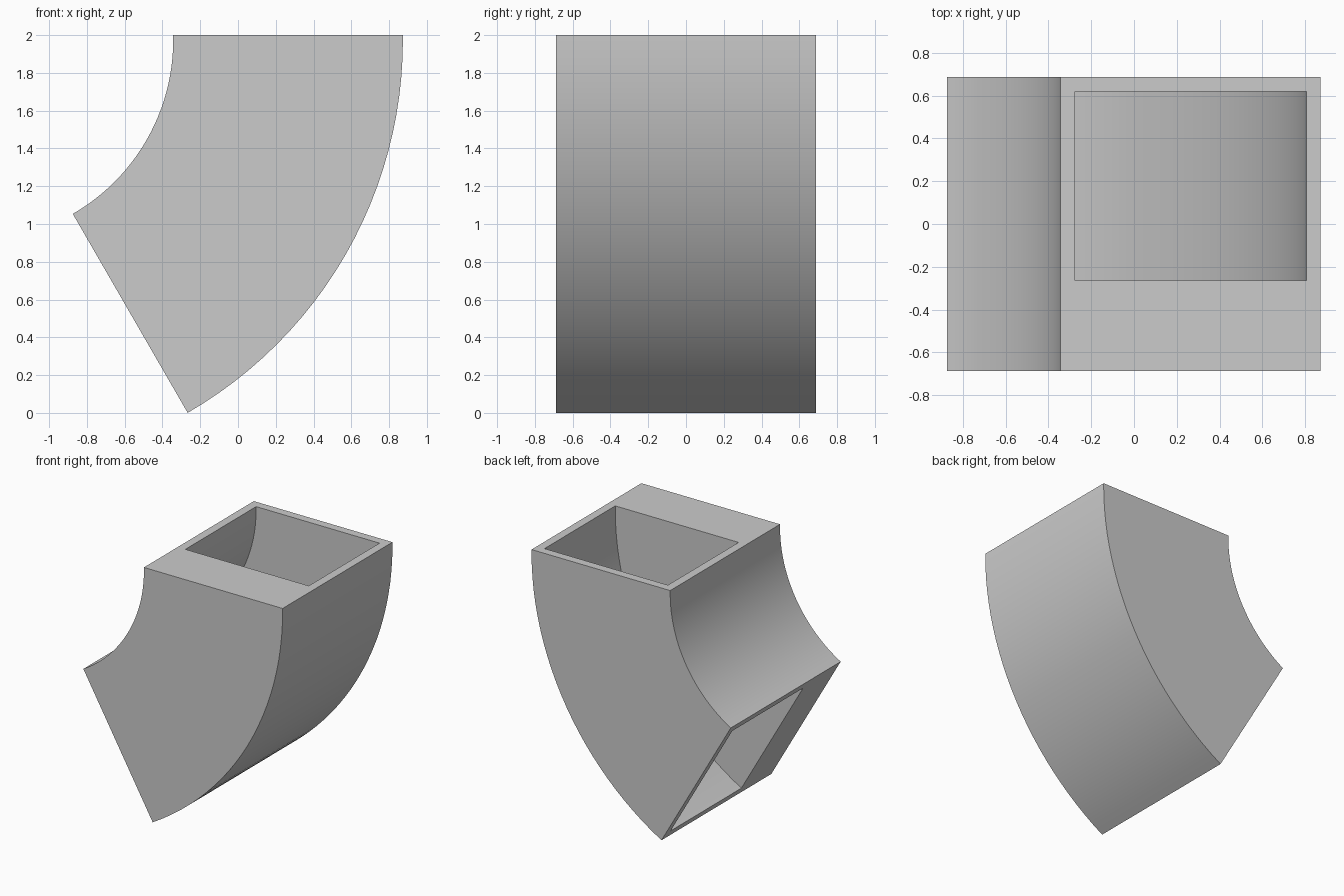
import bpy
import bmesh
from math import sin, cos, radians

if "Cube" in bpy.data.objects:
    bpy.data.objects.remove(bpy.data.objects["Cube"], do_unlink=True)

TOP = 2.0
BEND_X, BEND_Z = -1.406, 1.974      # centre of the bend
R_IN, R_OUT = 1.063, 2.279          # inner and outer bend radius
HALF_DEPTH = 0.688
WALL = 0.067
FRONT_WALL = 0.423                  # thick wall on the front side
SWEEP, STEPS = 60, 24

# Hollow rectangular section: (radius, y) corners of the shell and the channel
shell = [(R_IN, -HALF_DEPTH), (R_OUT, -HALF_DEPTH),
         (R_OUT, HALF_DEPTH), (R_IN, HALF_DEPTH)]
y0, y1 = FRONT_WALL - HALF_DEPTH, HALF_DEPTH - WALL
channel = [(R_IN + WALL, y0), (R_OUT - WALL, y0),
           (R_OUT - WALL, y1), (R_IN + WALL, y1)]

bm = bmesh.new()


def ring(corners, angle, z):
    return [bm.verts.new((BEND_X + r * cos(angle), y, z - r * sin(angle)))
            for r, y in corners]


def bridge(a, b):
    for i in range(4):
        j = (i + 1) % 4
        bm.faces.new((a[i], a[j], b[j], b[i]))


# Short straight collar at the top, then the bend
stations = [(0, TOP)] + [(radians(SWEEP * i / STEPS), BEND_Z)
                         for i in range(STEPS + 1)]
outer = [ring(shell, a, z) for a, z in stations]
inner = [ring(channel, a, z) for a, z in stations]
for loops in (outer, inner):
    for a, b in zip(loops, loops[1:]):
        bridge(a, b)

# Flat rims at both open ends
bridge(outer[0], inner[0])
bridge(outer[-1], inner[-1])
bmesh.ops.recalc_face_normals(bm, faces=bm.faces)

mesh = bpy.data.meshes.new("duct_elbow")
bm.to_mesh(mesh)
bm.free()
elbow = bpy.data.objects.new("duct_elbow", mesh)
bpy.context.collection.objects.link(elbow)

# Plain grey material
grey = bpy.data.materials.new("light_grey")
grey.use_nodes = True
colour = (0.6, 0.6, 0.6, 1)
grey.diffuse_color = colour
grey.node_tree.nodes["Principled BSDF"].inputs["Base Color"].default_value = colour
mesh.materials.append(grey)

# Smooth curved walls, sharp corners
bpy.ops.object.select_all(action="DESELECT")
elbow.select_set(True)
bpy.context.view_layer.objects.active = elbow
bpy.ops.object.shade_smooth_by_angle(angle=radians(30))
